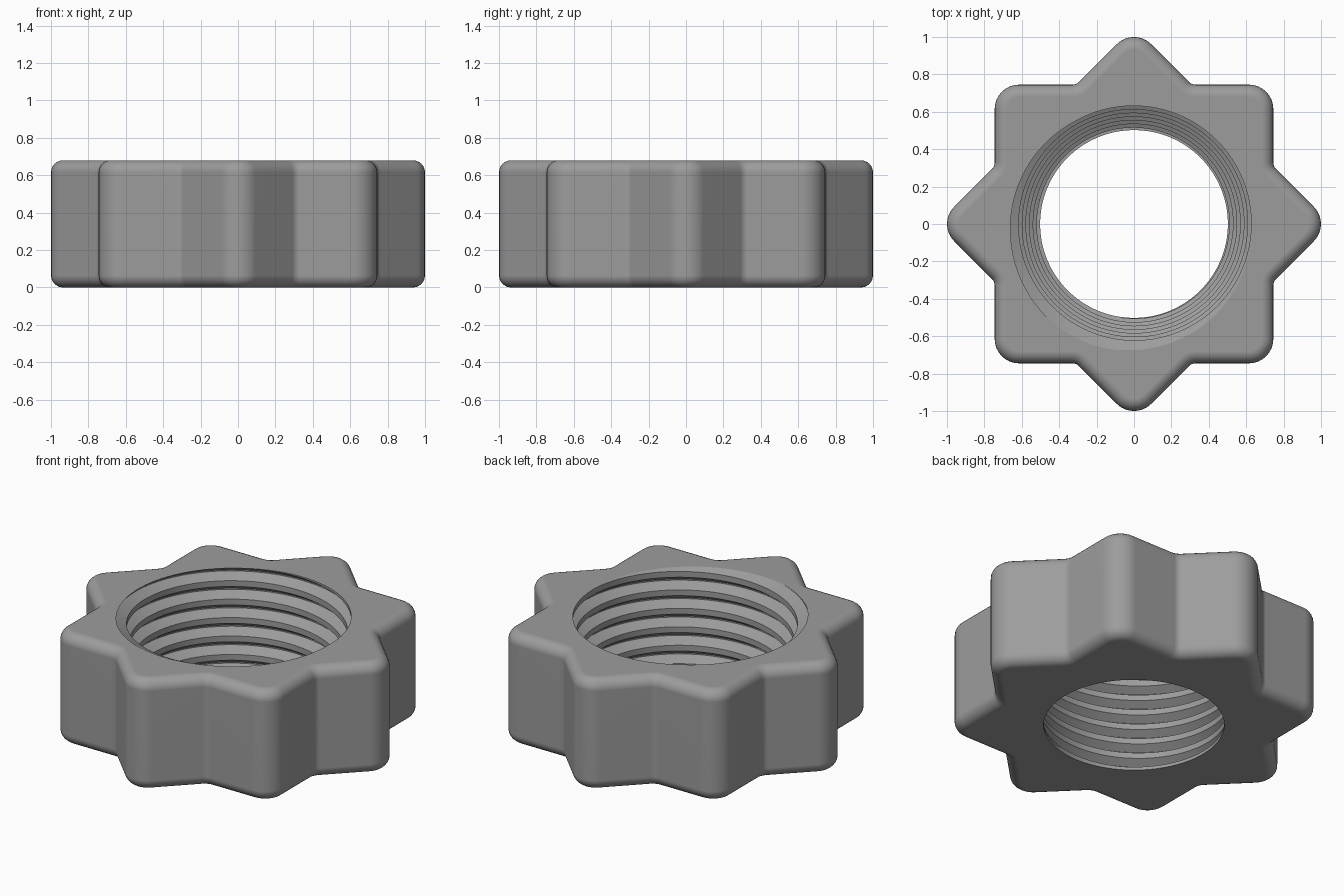
import bpy, bmesh, math
from mathutils import Vector

if "Cube" in bpy.data.objects:
    bpy.data.objects.remove(bpy.data.objects["Cube"])

H = 0.68                       # height
HALF = 0.745                   # half side of the two crossed squares
R_CONVEX, R_CONCAVE, EDGE = 0.13, 0.05, 0.065
R_BOTTOM, R_TOP = 0.503, 0.63  # tapered bore
PITCH, DEPTH = 0.104, 0.053    # thread


def bore_radius(z):
    return R_BOTTOM + (R_TOP - R_BOTTOM) * z / H


def new_object(name, bm):
    bmesh.ops.recalc_face_normals(bm, faces=bm.faces)
    mesh = bpy.data.meshes.new(name)
    bm.to_mesh(mesh)
    bm.free()
    ob = bpy.data.objects.new(name, mesh)
    bpy.context.collection.objects.link(ob)
    return ob


def star_outline(inset, steps=8):
    """Eight-pointed outline with filleted tips and valleys, offset inwards."""
    a = HALF - inset
    tip, valley = a * math.sqrt(2), a / math.cos(math.pi / 8)
    pts = []
    for k in range(16):
        ang = k * math.pi / 8
        d = Vector((math.cos(ang), math.sin(ang)))
        if k % 2 == 0:         # tip, 90 degree corner
            r, half = R_CONVEX - inset, math.pi / 4
            c, s = d * (tip - r * math.sqrt(2)), 1
        else:                  # valley, turns back by 45 degrees
            r, half = R_CONCAVE + inset, math.pi / 8
            c, s = d * (valley + r / math.cos(half)), -1
        for i in range(steps + 1):
            t = ang + s * half * (2 * i / steps - 1)
            pts.append(c + s * r * Vector((math.cos(t), math.sin(t))))
    return pts


# star body, lofted with rounded top and bottom rims
bm = bmesh.new()
quarter = [i * math.pi / 12 for i in range(7)]
levels = [(EDGE * (1 - math.sin(t)), EDGE * (1 - math.cos(t))) for t in quarter]
levels += [(i, H - z) for i, z in reversed(levels)]
rings = [[bm.verts.new((p.x, p.y, z)) for p in star_outline(i)] for i, z in levels]
for lo, hi in zip(rings, rings[1:]):
    for i in range(len(lo)):
        j = (i + 1) % len(lo)
        bm.faces.new((lo[i], lo[j], hi[j], hi[i]))
bm.faces.new(rings[0][::-1])
bm.faces.new(rings[-1])
body = new_object("threaded_star_nut", bm)


# tapered helical thread cutter: upright root and crest joined by flanks
# each point is (height, height of the land's middle, depth), in pitches
N = 96
PROFILE = [(0.0, 0.035, DEPTH), (0.07, 0.035, DEPTH), (0.365, 0.535, 0), (0.705, 0.535, 0)]
START = math.radians(-120)
bm = bmesh.new()
z_base = H - PITCH * (9 + 0.035)
ROWS = 12 * 4
grid = []
for i in range(N):
    a = START + 2 * math.pi * i / N
    column = []
    for j in range(ROWS):
        f, mid, depth = PROFILE[j % 4]
        turn = j // 4 + i / N
        z = z_base + PITCH * (turn + f)
        r = bore_radius(z_base + PITCH * (turn + mid)) + depth
        column.append(bm.verts.new((r * math.cos(a), r * math.sin(a), z)))
    grid.append(column)
for i in range(N):
    nxt, shift = grid[(i + 1) % N], 4 if i == N - 1 else 0
    for j in range(ROWS - 1 - shift):
        bm.faces.new((grid[i][j], nxt[j + shift], nxt[j + 1 + shift], grid[i][j + 1]))
for z, n in ((0.02, -1), (H + 0.03, 1)):
    cut = bmesh.ops.bisect_plane(bm, geom=bm.verts[:] + bm.edges[:] + bm.faces[:],
                                 plane_co=(0, 0, z), plane_no=(0, 0, n), clear_outer=True)
    loop = [e for e in cut['geom_cut'] if isinstance(e, bmesh.types.BMEdge)]
    bmesh.ops.edgeloop_fill(bm, edges=loop)
thread = new_object("thread_cutter", bm)

# plain bore that leaves a clean lip at the bottom
bm = bmesh.new()
bmesh.ops.create_cone(bm, cap_ends=True, segments=N, radius1=R_BOTTOM - 0.001,
                      radius2=R_BOTTOM - 0.001, depth=H + 0.2)
bmesh.ops.translate(bm, verts=bm.verts, vec=(0, 0, H / 2))
bore = new_object("bore_cutter", bm)

bpy.context.view_layer.objects.active = body
body.select_set(True)
for cutter in (bore, thread):
    mod = body.modifiers.new(cutter.name, 'BOOLEAN')
    mod.operation, mod.solver, mod.object = 'DIFFERENCE', 'EXACT', cutter
    bpy.ops.object.modifier_apply(modifier=mod.name)
    bpy.data.objects.remove(cutter, do_unlink=True)

# smooth rounded faces, crisp thread edges
bpy.ops.object.shade_smooth_by_angle(angle=math.radians(20))
body.modifiers.new("even_shading", 'WEIGHTED_NORMAL').keep_sharp = True

grey = bpy.data.materials.new("grey_plastic")
grey.diffuse_color = (0.335, 0.335, 0.335, 1)
grey.use_nodes = True
grey.node_tree.nodes["Principled BSDF"].inputs["Base Color"].default_value = grey.diffuse_color
body.data.materials.clear()
body.data.materials.append(grey)
for p in body.data.polygons:
    p.material_index = 0
